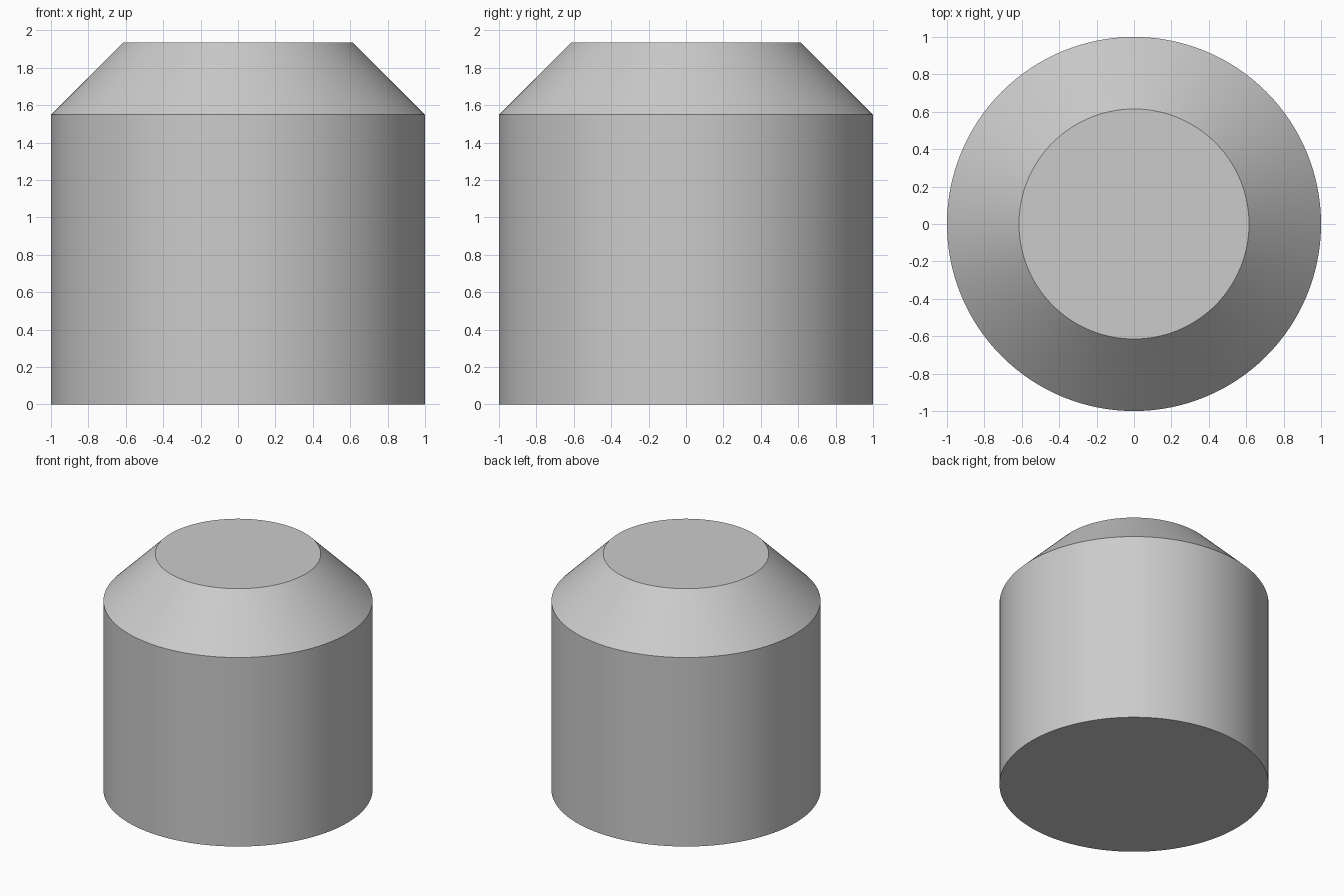
import bpy
import bmesh
import math

if "Cube" in bpy.data.objects:
    bpy.data.objects.remove(bpy.data.objects["Cube"])

SEGMENTS = 128
# Side profile as (radius, height)
PROFILE = [(1.0, 0.0), (1.0, 1.55), (0.615, 1.935)]

bm = bmesh.new()

# Rings of the cylindrical wall and the 45 degree shoulder
rings = []
for radius, z in PROFILE:
    rings.append([
        bm.verts.new((radius * math.cos(2 * math.pi * i / SEGMENTS),
                      radius * math.sin(2 * math.pi * i / SEGMENTS), z))
        for i in range(SEGMENTS)
    ])

for lower, upper in zip(rings, rings[1:]):
    for i in range(SEGMENTS):
        j = (i + 1) % SEGMENTS
        bm.faces.new((lower[i], lower[j], upper[j], upper[i]))

# Flat base and flat top
bm.faces.new(list(reversed(rings[0])))
bm.faces.new(rings[-1])

mesh = bpy.data.meshes.new("chamfered_cylinder")
bm.to_mesh(mesh)
bm.free()
body = bpy.data.objects.new("chamfered_cylinder", mesh)
bpy.context.collection.objects.link(body)

# Smooth round sides, sharp rims
bpy.context.view_layer.objects.active = body
body.select_set(True)
bpy.ops.object.shade_smooth_by_angle(angle=math.radians(30))
